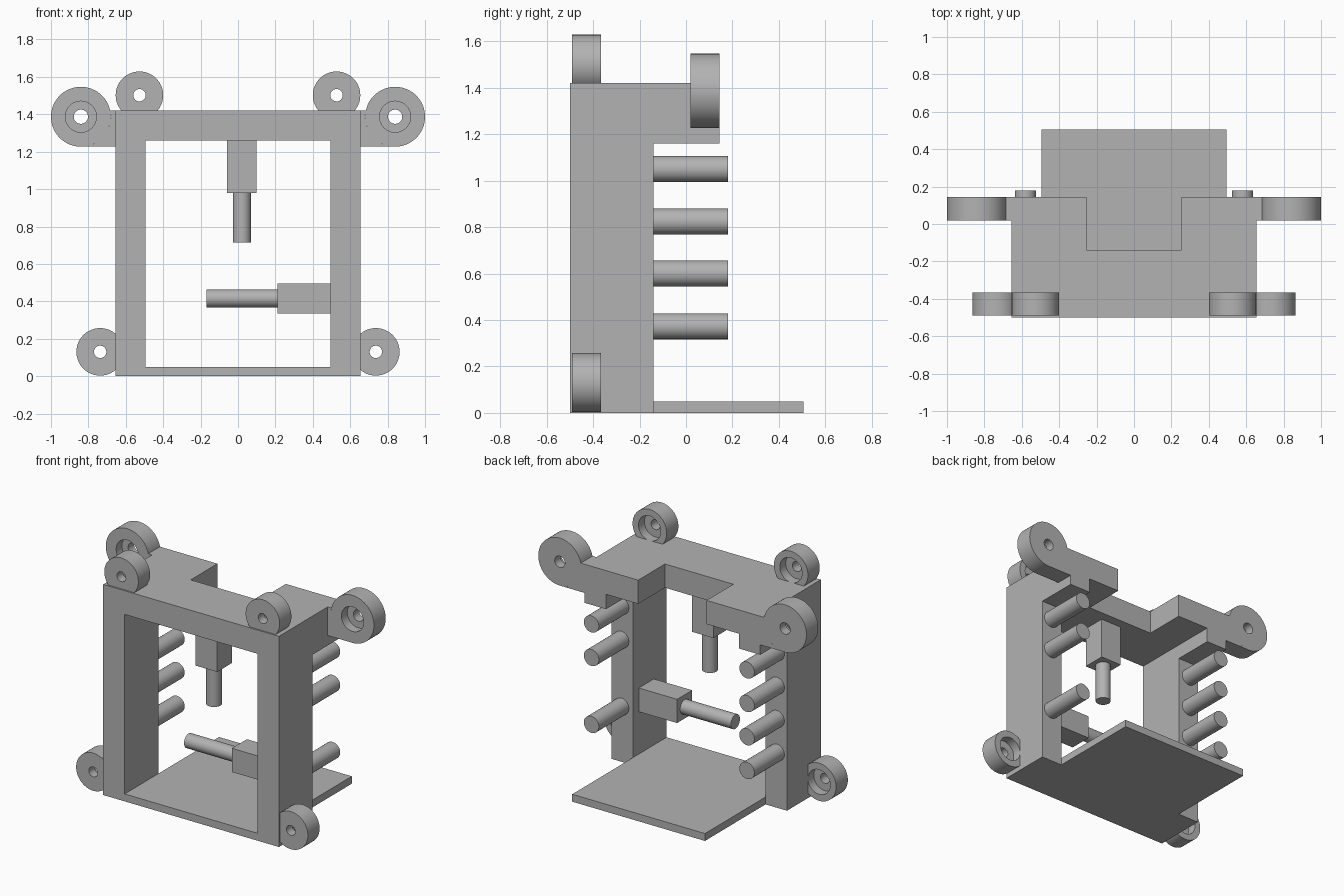
import bpy, bmesh, math
from mathutils import Matrix

if "Cube" in bpy.data.objects:
    bpy.data.objects.remove(bpy.data.objects["Cube"])

grey = bpy.data.materials.new("plain grey")
grey.diffuse_color = (0.45, 0.45, 0.45, 1)
grey.use_nodes = True
grey.node_tree.nodes["Principled BSDF"].inputs["Base Color"].default_value = grey.diffuse_color


def finish(name, bm, smooth=False):
    bmesh.ops.recalc_face_normals(bm, faces=bm.faces)
    me = bpy.data.meshes.new(name)
    bm.to_mesh(me)
    bm.free()
    me.materials.append(grey)
    ob = bpy.data.objects.new(name, me)
    bpy.context.collection.objects.link(ob)
    if smooth:
        bpy.context.view_layer.objects.active = ob
        ob.select_set(True)
        bpy.ops.object.shade_smooth_by_angle(angle=math.radians(30))
        ob.select_set(False)
    return ob


def prism(name, outline, y0, y1, smooth=False):
    """Extrude an x-z outline from y0 to y1."""
    bm = bmesh.new()
    face = bm.faces.new([bm.verts.new((x, y0, z)) for x, z in outline])
    new = bmesh.ops.extrude_face_region(bm, geom=[face])["geom"]
    bmesh.ops.translate(bm, vec=(0, y1 - y0, 0),
                        verts=[v for v in new if isinstance(v, bmesh.types.BMVert)])
    return finish(name, bm, smooth)


def box(name, x0, x1, y0, y1, z0, z1):
    return prism(name, [(x0, z0), (x1, z0), (x1, z1), (x0, z1)], y0, y1)


def rod(name, centre, radius, length, axis):
    bm = bmesh.new()
    turn = {"x": Matrix.Rotation(math.pi / 2, 4, "Y"),
            "y": Matrix.Rotation(math.pi / 2, 4, "X"),
            "z": Matrix.Identity(4)}[axis]
    bmesh.ops.create_cone(bm, cap_ends=True, segments=48, radius1=radius, radius2=radius,
                          depth=length, matrix=Matrix.Translation(centre) @ turn)
    return finish(name, bm, True)


def lug(name, x, z, radius, bore, hole, y_plain, y_bored):
    """Disc along y with a through hole, counterbored on one side."""
    y_step = (y_plain + y_bored) / 2
    section = [(hole, y_plain), (radius, y_plain), (radius, y_bored),
               (bore, y_bored), (bore, y_step), (hole, y_step)]
    n = 64
    bm = bmesh.new()
    rings = []
    for i in range(n):
        a = 2 * math.pi * i / n
        rings.append([bm.verts.new((x + r * math.cos(a), y, z + r * math.sin(a)))
                      for r, y in section])
    for i in range(n):
        p, q = rings[i], rings[(i + 1) % n]
        for j in range(6):
            k = (j + 1) % 6
            bm.faces.new((p[j], p[k], q[k], q[j]))
    return finish(name, bm, True)


# Portal frame: rectangular ring extruded along y
bm = bmesh.new()
outer = [(-0.655, 0), (0.655, 0), (0.655, 1.42), (-0.655, 1.42)]
inner = [(-0.495, 0.05), (0.495, 0.05), (0.495, 1.26), (-0.495, 1.26)]
loops = [[bm.verts.new((x, y, z)) for x, z in pts]
         for pts, y in ((outer, -0.5), (outer, -0.14), (inner, -0.14), (inner, -0.5))]
for a in range(4):
    p, q = loops[a], loops[(a + 1) % 4]
    for i in range(4):
        j = (i + 1) % 4
        bm.faces.new((p[i], p[j], q[j], q[i]))
finish("portal_frame", bm)

# Floor tray behind the frame
box("floor_tray", -0.495, 0.495, -0.14, 0.505, 0, 0.05)

for s, side in ((-1, "left"), (1, "right")):
    # Rear arms with a deeper outer rib
    prism(side + "_rear_arm",
          [(s * x, z) for x, z in ((0.255, 1.26), (0.495, 1.26), (0.495, 1.16),
                                   (0.655, 1.16), (0.655, 1.42), (0.255, 1.42))],
          -0.14, 0.145)
    # Lugs on the top edge, beside the feet and on the rear arms
    lug(side + "_top_lug", s * 0.527, 1.502, 0.127, 0.083, 0.033, -0.49, -0.365)
    lug(side + "_foot_lug", s * 0.737, 0.13, 0.127, 0.083, 0.033, -0.49, -0.365)
    lug(side + "_arm_lug", s * 0.84, 1.387, 0.16, 0.083, 0.038, 0.145, 0.02)
    # Web joining the arm lug to the rear arm, hugging the disc
    arc = [(0.84 + 0.16 * math.cos(a), 1.387 + 0.16 * math.sin(a))
           for a in (math.radians(270 - 102 * i / 20) for i in range(21))]
    prism(side + "_lug_web",
          [(s * x, z) for x, z in [(0.655, 1.227)] + arc + [(0.655, 1.42)]],
          0.02, 0.145)
    # Rear pegs, one position left empty on the right post
    for i, z in enumerate((1.05, 0.824, 0.6, 0.373)):
        if not (s == 1 and i == 2):
            rod(f"{side}_peg_{i + 1}", (s * 0.58, 0.02, z), 0.056, 0.32, "y")

# Hanging actuator under the header
box("hanging_block", -0.06, 0.10, -0.365, -0.205, 0.98, 1.26)
rod("hanging_rod", (0.021, -0.285, 0.847), 0.048, 0.265, "z")

# Side actuator on the right post
box("side_block", 0.21, 0.495, -0.365, -0.205, 0.335, 0.495)
rod("side_rod", (0.021, -0.285, 0.415), 0.048, 0.38, "x")
